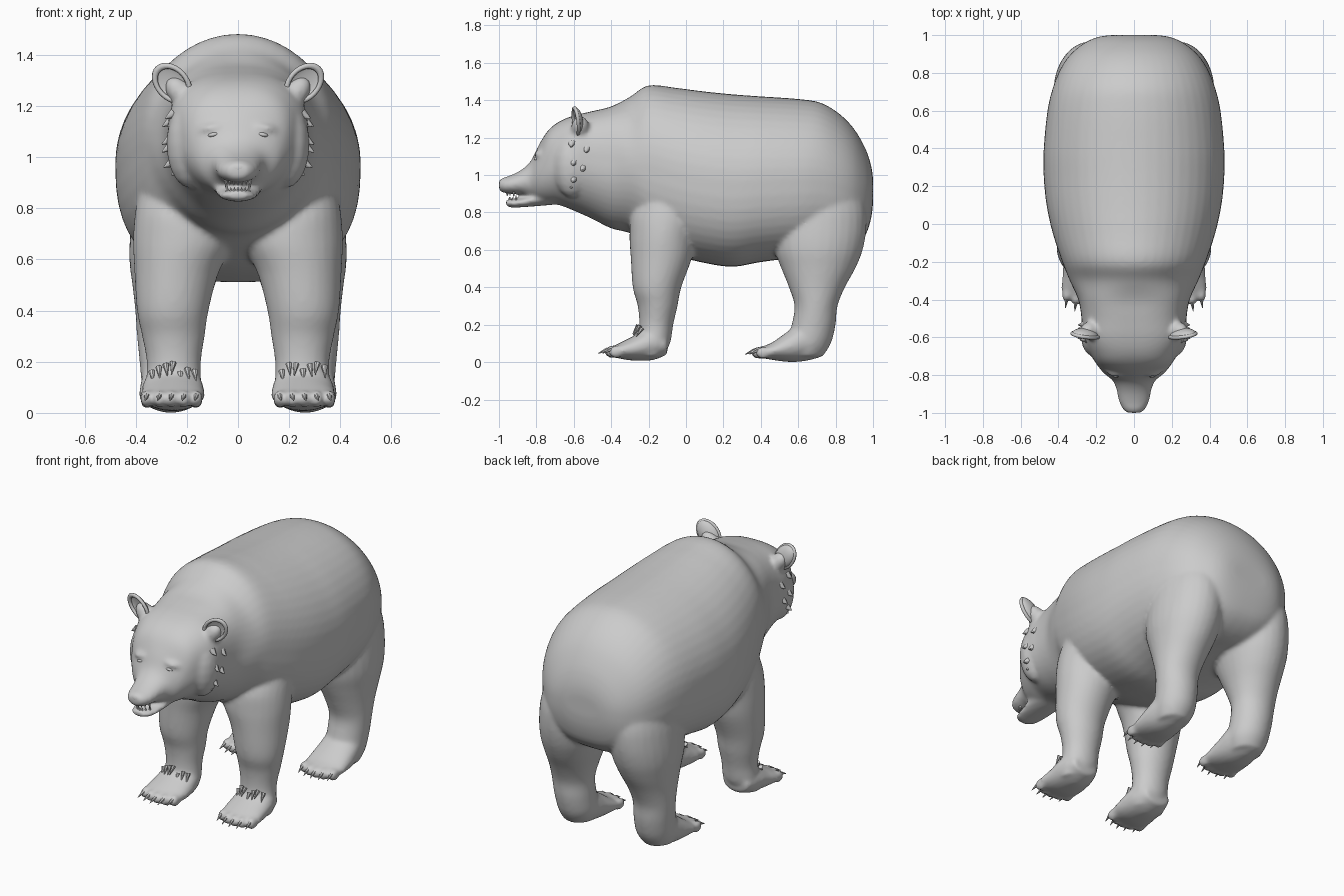
import bpy, bmesh, math, random
from mathutils import Vector, Matrix

if "Cube" in bpy.data.objects:
    bpy.data.objects.remove(bpy.data.objects["Cube"])

random.seed(4)
SIDES = (-1, 1)


def loft(bm, rings, axis, side=1, n=28, sub=4):
    """Loft of ovals; ring = (t, x0, x1, b0, b1[, p, q]), t along axis;
    p and q below 1 square off the upper and lower half."""
    P = [Vector((*r, 1.0, 1.0)[:7]) for r in rings]
    path = []
    for i in range(len(P) - 1):
        a, b, c, d = P[max(i - 1, 0)], P[i], P[i + 1], P[min(i + 2, len(P) - 1)]
        for k in range(sub):
            t = k / sub
            path.append(0.5 * (2 * b + (c - a) * t + (2 * a - 5 * b + 4 * c - d) * t * t
                               + (3 * b - a - 3 * c + d) * t ** 3))
    path.append(P[-1])
    loops = []
    for t, x0, x1, b0, b1, p, q in path:
        row = []
        for k in range(n):
            w = 2 * math.pi * k / n
            c, s = math.cos(w), math.sin(w)
            e = p if s > 0 else q
            c, s = math.copysign(abs(c) ** e, c), math.copysign(abs(s) ** e, s)
            x = side * ((x0 + x1) / 2 + (x1 - x0) / 2 * c)
            b = (b0 + b1) / 2 + (b1 - b0) / 2 * s
            row.append(bm.verts.new((x, t, b) if axis == 'y' else (x, b, t)))
        loops.append(row)
    faces = [bm.faces.new((p[k], p[(k + 1) % n], q[(k + 1) % n], q[k]))
             for p, q in zip(loops, loops[1:]) for k in range(n)]
    faces += [bm.faces.new(loops[0]), bm.faces.new(loops[-1])]
    bmesh.ops.recalc_face_normals(bm, faces=faces)


def blob(bm, loc, size, rot=0.0, seg=16):
    m = Matrix.Translation(loc) @ Matrix.Rotation(rot, 4, 'Y') @ Matrix.Diagonal((*size, 1))
    return bmesh.ops.create_uvsphere(bm, u_segments=seg, v_segments=seg // 2 + 2, radius=1, matrix=m)['verts']


def spike(bm, base, tip, r, seg=7):
    base, tip = Vector(base), Vector(tip)
    d = tip - base
    m = Matrix.Translation((base + tip) / 2) @ d.to_track_quat('Z', 'Y').to_matrix().to_4x4()
    bmesh.ops.create_cone(bm, cap_ends=True, segments=seg, radius1=r, radius2=r * 0.12,
                          depth=d.length, matrix=m)


def finish(name, bm):
    me = bpy.data.meshes.new(name)
    bm.to_mesh(me)
    bm.free()
    ob = bpy.data.objects.new(name, me)
    bpy.context.collection.objects.link(ob)
    bpy.ops.object.select_all(action='DESELECT')
    ob.select_set(True)
    bpy.context.view_layer.objects.active = ob
    bpy.ops.object.shade_smooth_by_angle(angle=math.radians(50))
    return ob


# Torso, neck, head and muzzle: (y, half width, bottom, top)
trunk = [(-1.0, .035, .925, .968), (-.985, .056, .908, .983), (-.94, .08, .9, .998), (-.88, .092, .895, 1.028),
         (-.83, .112, .875, 1.075), (-.79, .16, .855, 1.155), (-.74, .2, .845, 1.235), (-.68, .235, .84, 1.285),
         (-.6, .272, .81, 1.318), (-.5, .278, .765, 1.342), (-.4, .295, .715, 1.367), (-.3, .34, .69, 1.418),
         (-.2, .38, .64, 1.48), (-.05, .43, .57, 1.466), (.1, .463, .53, 1.447), (.25, .478, .51, 1.432),
         (.4, .478, .535, 1.421), (.6, .458, .56, 1.407), (.72, .43, .575, 1.387), (.82, .39, .585, 1.328),
         (.9, .335, .62, 1.245), (.96, .26, .68, 1.14), (.99, .19, .77, 1.05), (1.0, .12, .85, .98)]
bm = bmesh.new()
loft(bm, [(y, -w, w, a, b, .74 if -.75 < y < -.35 else 1, .78 if y > -.25 else 1)
          for y, w, a, b in trunk], 'y', n=48)

# Lower jaw
jaw = [(-.7, .1, .842, .95), (-.82, .088, .832, .9), (-.88, .078, .828, .878), (-.93, .065, .826, .872),
       (-.962, .035, .834, .868)]
loft(bm, [(y, -w, w, a, b) for y, w, a, b in jaw], 'y')

front_leg = [(1.15, .14, .31, -.1, .08), (.95, .1, .37, -.2, .09), (.8, .05, .4, -.285, .09),
             (.68, .015, .41, -.302, .06), (.55, .075, .405, -.295, .03), (.4, .115, .395, -.285, -.025),
             (.3, .13, .375, -.258, -.045), (.2, .145, .357, -.25, -.068), (.1, .145, .36, -.26, -.085),
             (.03, .17, .35, -.25, -.13)]
front_paw = [(-.1, .18, .34, .04, .14), (-.18, .14, .37, .01, .19), (-.28, .13, .38, .008, .14),
             (-.35, .135, .385, .018, .105), (-.39, .155, .365, .03, .085)]
hind_leg = [(1.05, .1, .34, .55, .88), (.85, .06, .4, .48, .955), (.72, .05, .42, .465, .965),
            (.6, .06, .425, .475, .945), (.5, .09, .413, .51, .905), (.4, .125, .402, .55, .85),
            (.3, .15, .395, .58, .81), (.2, .15, .385, .565, .8), (.1, .15, .375, .54, .775),
            (.03, .18, .35, .55, .73)]
hind_paw = [(.73, .19, .35, .03, .18), (.65, .15, .375, .008, .23), (.56, .14, .385, .0, .175),
            (.46, .135, .385, .012, .105), (.41, .15, .375, .022, .085), (.385, .17, .36, .03, .075)]
PAWS = ((-.385, .055), (.4, .05))          # toe line y and z of each paw
TOES = [(x, .022 - 2.6 * (x - .26) ** 2) for x in (.163, .212, .26, .308, .357)]

for s in SIDES:
    # Legs and feet
    loft(bm, front_leg, 'z', s)
    loft(bm, front_paw, 'y', s)
    loft(bm, hind_leg, 'z', s)
    loft(bm, hind_paw, 'y', s)
    # Toes
    for y, z in PAWS:
        for x, fwd in TOES:
            blob(bm, (s * x, y - fwd + .01, z), (.026, .042, .034))
    # Brow ridge, cheek, ear root and nostril wing
    blob(bm, (s * .095, -.775, 1.115), (.06, .035, .02), s * .15)
    blob(bm, (s * .19, -.61, 1.05), (.09, .1, .17))
    blob(bm, (s * .225, -.565, 1.25), (.05, .05, .075), s * .7)
    blob(bm, (s * .025, -.975, .945), (.022, .02, .026))

body = finish("bear_body", bm)

# Fuse the overlapping body shapes into one skin
rm = body.modifiers.new("fuse", 'REMESH')
rm.mode = 'VOXEL'
rm.voxel_size = .012
rm.use_smooth_shade = True
sm = body.modifiers.new("relax", 'SMOOTH')
sm.factor, sm.iterations = .5, 7
for m in ("fuse", "relax"):
    bpy.ops.object.modifier_apply(modifier=m)

# Ears: ellipsoids with the front half folded back into a cup
EAR = {s: Matrix.Translation((s * .258, -.588, 1.288)) @ Matrix.Rotation(s * .75, 4, 'Y')
       @ Matrix.Rotation(s * .25, 4, 'Z') for s in SIDES}
bm = bmesh.new()
for s in SIDES:
    vs = blob(bm, (0, 0, 0), (.06, .036, .085), seg=24)
    for v in vs:
        if v.co.y < 0:
            v.co.y = -v.co.y * .45
    bmesh.ops.transform(bm, verts=vs, matrix=EAR[s])
bmesh.ops.recalc_face_normals(bm, faces=bm.faces)
finish("ears", bm)

# Ear rims
for s in SIDES:
    bpy.ops.mesh.primitive_torus_add(major_radius=.058, minor_radius=.01, major_segments=28, minor_segments=8)
    rim = bpy.context.object
    rim.name = "ear_rim"
    rim.data.transform(EAR[s] @ Matrix.Diagonal((1, 1, 1.35, 1)) @ Matrix.Rotation(math.pi / 2, 4, 'X'))
    bpy.ops.object.shade_smooth()

# Eyes
bm = bmesh.new()
for s in SIDES:
    blob(bm, (s * .095, -.795, 1.088), (.024, .018, .01), s * .2)
finish("eyes", bm)

# Nose pad
bm = bmesh.new()
blob(bm, (0, -.978, .955), (.044, .022, .026))
finish("nose", bm)

# Claws
bm = bmesh.new()
for s in SIDES:
    for y, z in PAWS:
        for x, fwd in TOES:
            y0 = y - fwd - .015
            spike(bm, (s * x, y0, z + .012), (s * (x + .006), y0 - .048, z - .008), .011)
finish("claws", bm)

# Teeth, with longer canines
bm = bmesh.new()
for i in range(-3, 4):
    x, y = i * .014, -.945 + .004 * i * i
    h = .022 if abs(i) == 3 else .011
    spike(bm, (x, y, .866), (x, y, .872 + h), .007, 6)
    spike(bm, (x * 1.15, y - .012, .91), (x * 1.15, y - .012, .9 - h), .007, 6)
finish("teeth", bm)

# Fur tufts on the cheeks and around the front ankles
bm = bmesh.new()
for s in SIDES:
    for x, y, z in ((.25, -.61, 1.17), (.26, -.53, 1.14), (.262, -.6, 1.07), (.262, -.55, 1.04),
                    (.255, -.6, .98), (.225, -.61, .95)):
        spike(bm, (s * x, y, z), (s * (x + .035), y - .005, z - .02), .022)
    for i in range(7):
        x = .17 + i * .028
        y = -.235 - .02 * math.sin(math.pi * i / 6)
        z = .13 + random.uniform(-.02, .025)
        spike(bm, (s * x, y, z + .045), (s * (x + random.uniform(-.01, .01)), y - .03, z), .013)
finish("fur_tufts", bm)
